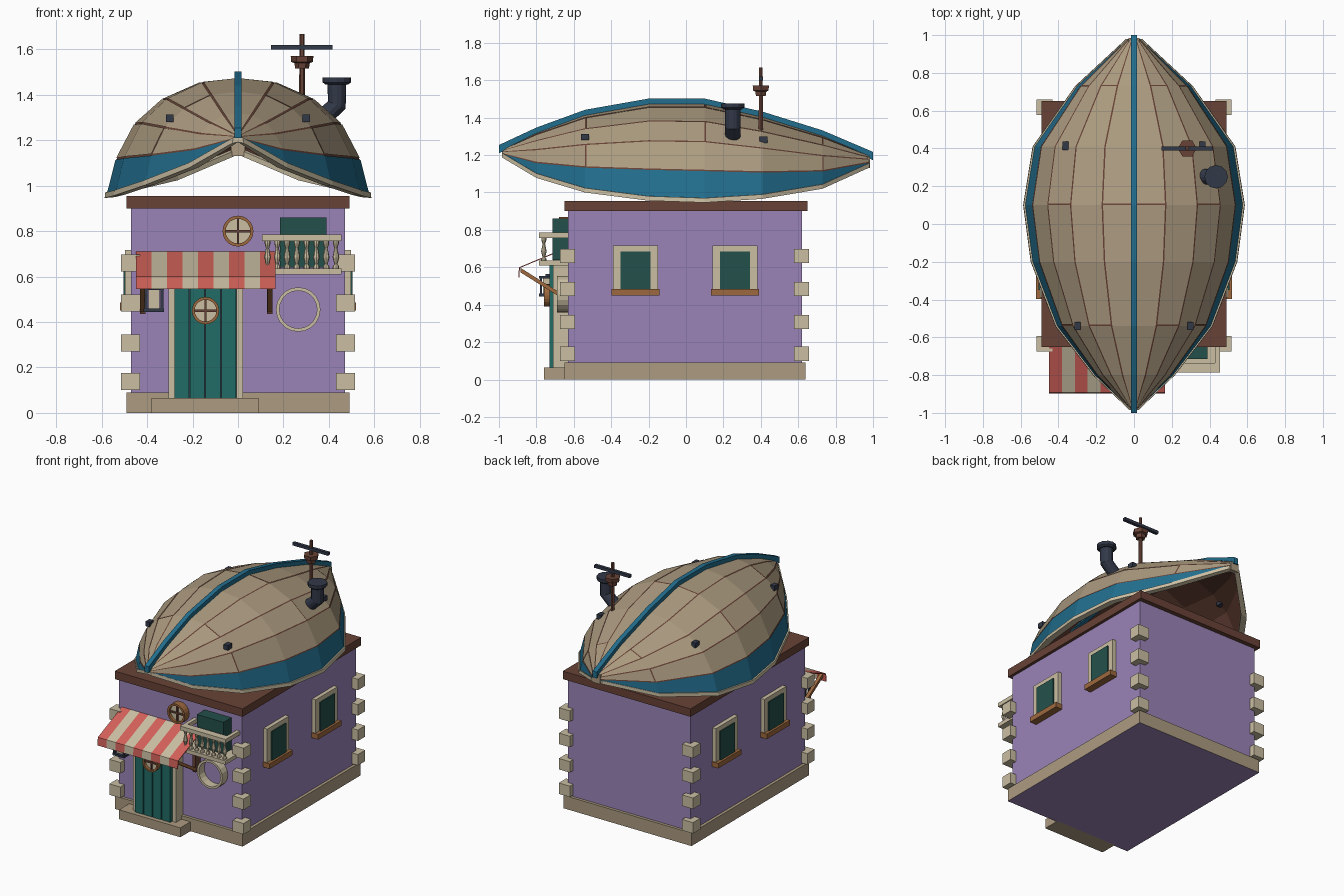
import bpy, bmesh, math
from mathutils import Vector

if "Cube" in bpy.data.objects:
    bpy.data.objects.remove(bpy.data.objects["Cube"], do_unlink=True)


def material(name, rgb):
    m = bpy.data.materials.new(name)
    m.use_nodes = True
    col = [((c / 255 + 0.055) / 1.055) ** 2.4 for c in rgb] + [1]
    m.diffuse_color = col
    m.node_tree.nodes["Principled BSDF"].inputs["Base Color"].default_value = col
    return m


PURPLE = material("lilac_plaster", (154, 132, 184))
TAN = material("tan_planks", (172, 155, 128))
CREAM = material("cream_stone", (203, 191, 163))
RED = material("awning_red", (212, 98, 90))
BROWN = material("dark_brown_wood", (104, 66, 54))
OAK = material("oak_wood", (156, 104, 62))
TEAL = material("teal_paint", (34, 108, 102))
GLASS = material("dark_green_glass", (36, 80, 74))
BLUE = material("blue_paint", (34, 110, 142))
IRON = material("navy_iron", (50, 56, 72))


def finish(name, bm, *mats):
    bmesh.ops.recalc_face_normals(bm, faces=bm.faces)
    me = bpy.data.meshes.new(name)
    bm.to_mesh(me)
    bm.free()
    for m in mats:
        me.materials.append(m)
    ob = bpy.data.objects.new(name, me)
    bpy.context.collection.objects.link(ob)
    return ob


def box(name, xs, ys, zs, mat):
    bm = bmesh.new()
    bmesh.ops.create_cube(bm, size=1)
    for v in bm.verts:
        v.co = [r[0] if c < 0 else r[1] for c, r in zip(v.co, (xs, ys, zs))]
    return finish(name, bm, mat)


def lathe(name, profile, at, mat, sides=8):
    """Turn (radius, height) points round a vertical axis."""
    bm = bmesh.new()
    rings = [[bm.verts.new((at[0] + r * math.cos(2 * math.pi * k / sides),
                            at[1] + r * math.sin(2 * math.pi * k / sides), z))
              for k in range(sides)] for r, z in profile]
    for a, b in zip(rings, rings[1:]):
        for k in range(sides):
            n = (k + 1) % sides
            bm.faces.new((a[k], a[n], b[n], b[k]))
    bm.faces.new(rings[0])
    bm.faces.new(rings[-1])
    return finish(name, bm, mat)


def sweep(name, sections, mat):
    """Skin a list of matching closed cross-sections."""
    bm = bmesh.new()
    rings = [[bm.verts.new(p) for p in s] for s in sections]
    n = len(rings[0])
    for a, b in zip(rings, rings[1:]):
        for k in range(n):
            bm.faces.new((a[k], a[(k + 1) % n], b[(k + 1) % n], b[k]))
    bm.faces.new(rings[0])
    bm.faces.new(rings[-1])
    return finish(name, bm, mat)


def ring(name, x, z, y0, y1, r_out, r_in, mat, sides=20):
    """Flat ring facing the front."""
    bm = bmesh.new()
    loops = []
    for k in range(sides):
        c, s = math.cos(2 * math.pi * k / sides), math.sin(2 * math.pi * k / sides)
        loops.append([bm.verts.new((x + r * c, y, z + r * s))
                      for r, y in ((r_out, y0), (r_out, y1), (r_in, y1), (r_in, y0))])
    for k in range(sides):
        a, b = loops[k], loops[(k + 1) % sides]
        for i in range(4):
            bm.faces.new((a[i], a[(i + 1) % 4], b[(i + 1) % 4], b[i]))
    return finish(name, bm, mat)


def porthole(name, x, z, y, r, back):
    ring(name + "_rim", x, z, y - 0.02, back, r, r * 0.8, OAK)
    ring(name + "_pane", x, z, y, back, r * 0.85, 0.001, CREAM)
    t = 0.005
    box(name + "_bar_upright", (x - t, x + t), (y - 0.01, y), (z - r * 0.8, z + r * 0.8), BROWN)
    box(name + "_bar_level", (x - r * 0.8, x + r * 0.8), (y - 0.01, y), (z - t, z + t), BROWN)


# House body; the underside shows the plaster colour
base = box("base_slab", (-0.49, 0.49), (-0.65, 0.64), (0, 0.09), TAN)
base.data.materials.append(PURPLE)
for f in base.data.polygons:
    f.material_index = int(f.normal.z < -0.5)
box("door_step", (-0.38, 0.09), (-0.76, -0.64), (0, 0.065), TAN)
box("walls", (-0.47, 0.47), (-0.63, 0.62), (0.08, 0.91), PURPLE)
box("roof_slab", (-0.49, 0.49), (-0.65, 0.65), (0.90, 0.955), BROWN)

# Corner stones and side windows
for side in (-1, 1):
    for y in (-0.634, 0.618):
        for z in (0.138, 0.308, 0.484, 0.66):
            x = side * 0.473
            box("corner_stone", (x - 0.042, x + 0.042), (y - 0.04, y + 0.04),
                (z - 0.038, z + 0.038), CREAM)
    for y in (-0.27, 0.262):
        def span(a, b):
            return sorted((side * a, side * b))
        box("window_frame", span(0.46, 0.497), (y - 0.12, y + 0.12), (0.47, 0.717), CREAM)
        box("window_pane", span(0.47, 0.505), (y - 0.08, y + 0.08), (0.48, 0.685), GLASS)
        box("window_sill", span(0.46, 0.52), (y - 0.127, y + 0.127), (0.45, 0.485), OAK)

# Door
box("door_backing", (-0.285, 0), (-0.70, -0.62), (0.065, 0.62), IRON)
for i in range(4):
    x = -0.28 + i * 0.069
    box("door_board", (x, x + 0.064), (-0.73, -0.69), (0.065, 0.615), TEAL)
for x in (-0.307, -0.006):
    box("door_post", (x, x + 0.027), (-0.71, -0.62), (0.065, 0.64), CREAM)
box("door_lintel", (-0.307, 0.021), (-0.71, -0.62), (0.615, 0.645), CREAM)
porthole("door_porthole", -0.143, 0.45, -0.74, 0.06, -0.70)
porthole("wall_porthole", 0, 0.80, -0.66, 0.068, -0.62)
ring("wall_hoop", 0.265, 0.455, -0.69, -0.625, 0.098, 0.083, CREAM)

# Striped awning with a hanging front edge
bm = bmesh.new()
slope = [(-0.63, 0.71), (-0.893, 0.60), (-0.897, 0.545)]
rows = [[bm.verts.new((-0.45 + i * 0.0683, y, z)) for y, z in slope] for i in range(10)]
for i in range(9):
    for j in range(2):
        f = bm.faces.new((rows[i][j], rows[i + 1][j], rows[i + 1][j + 1], rows[i][j + 1]))
        f.material_index = i % 2
awning = finish("awning", bm, RED, CREAM)
awning.modifiers.new("thickness", "SOLIDIFY").thickness = 0.006
for x in (-0.42, 0.14):
    sweep("awning_strut", [[(x + dx, y, z + dz) for dx, dz in
                            ((-0.011, -0.012), (0.011, -0.012), (0.011, 0.012), (-0.011, 0.012))]
                           for y, z in ((-0.885, 0.585), (-0.67, 0.45))], OAK)
    box("strut_foot", (x - 0.012, x + 0.012), (-0.68, -0.62), (0.435, 0.55), BROWN)

# Lantern
for z in (0.445, 0.54):
    box("lantern_plate", (-0.415, -0.325), (-0.785, -0.71), (z, z + 0.014), IRON)
box("lantern_glass", (-0.395, -0.345), (-0.765, -0.73), (0.455, 0.545), CREAM)
for x in (-0.405, -0.335):
    for y in (-0.775, -0.72):
        box("lantern_post", (x - 0.006, x + 0.006), (y - 0.006, y + 0.006), (0.45, 0.545), IRON)
box("lantern_arm", (-0.376, -0.364), (-0.75, -0.62), (0.55, 0.563), IRON)

# Balcony and the window behind it
box("balcony_window", (0.185, 0.39), (-0.715, -0.62), (0.64, 0.86), GLASS)
box("balcony_floor", (0.105, 0.455), (-0.785, -0.62), (0.61, 0.636), CREAM)
box("balcony_rail", (0.105, 0.455), (-0.785, -0.735), (0.757, 0.785), CREAM)
for x in (0.105, 0.43):
    box("balcony_side_rail", (x, x + 0.025), (-0.74, -0.62), (0.757, 0.785), CREAM)
turned = [(0.014, 0.63), (0.014, 0.645), (0.007, 0.655), (0.015, 0.685),
          (0.007, 0.725), (0.013, 0.745), (0.013, 0.76)]
for i in range(8):
    lathe("baluster", turned, (0.13 + i * 0.043, -0.76), CREAM)

# Upturned boat: stations are (y, half width, keel height, rim height)
STATIONS = [(-0.985, 0.012, 1.225, 1.20), (-0.8, 0.205, 1.315, 1.09), (-0.54, 0.405, 1.41, 1.012),
            (-0.2, 0.535, 1.47, 0.968), (0.1, 0.575, 1.47, 0.958), (0.41, 0.525, 1.40, 0.978),
            (0.73, 0.30, 1.30, 1.032), (0.98, 0.03, 1.195, 1.145)]
SECTION = [(0, 1), (0.29, 0.965), (0.58, 0.82), (0.79, 0.61), (0.93, 0.31), (1, 0)]


def hull_point(j, i, side=1, grow=0.0):
    y, w, keel, rim = STATIONS[j]
    px, pz = SECTION[i]
    return Vector((side * (w + grow) * px, y, rim + (keel - rim + grow) * pz))


bm = bmesh.new()
grid = [[bm.verts.new(hull_point(j, abs(i), 1 if i > 0 else -1)) for i in range(-5, 6)]
        for j in range(len(STATIONS))]
for a, b in zip(grid, grid[1:]):
    for k in range(10):
        bm.faces.new((a[k], a[k + 1], b[k + 1], b[k]))
finish("hull_shell", bm, BROWN)

# Planks leave narrow seams over the shell; the lowest strake is blue
bm = bmesh.new()
for side in (-1, 1):
    for i in range(5):
        for j in range(len(STATIONS) - 1):
            ends = []
            for s in (j, j + 1):
                p, q = hull_point(s, i, side, 0.004), hull_point(s, i + 1, side, 0.004)
                g = min(0.2, 0.004 / (q - p).length)
                ends.append([p.lerp(q, g if i else 0), p.lerp(q, 1 - g)])
            (a, b), (c, d) = ends
            if i < 4 and (j + 2 * i) % 4 == 0 and j > 0:
                a, b = a.lerp(c, 0.025), b.lerp(d, 0.025)
            f = bm.faces.new([bm.verts.new(v) for v in (a, b, d, c)])
            f.material_index = int(i == 4)
finish("hull_planks", bm, TAN, BLUE)

# Rim, keel and end posts
for side in (-1, 1):
    sweep("boat_rim", [[(side * max(w + dx, 0), y, rim + dz) for dx, dz in
                        ((0.012, -0.012), (0.01, 0.012), (-0.035, 0.016), (-0.035, -0.008))]
                       for y, w, keel, rim in STATIONS], CREAM)
spine = [(-1, 1.222)] + [(s[0], s[2]) for s in STATIONS[1:-1]] + [(1, 1.185)]
sweep("keel", [[(-0.016, y, z - 0.012), (0.016, y, z - 0.012), (0.016, y, z + 0.032),
                (-0.016, y, z + 0.032)] for y, z in spine], BLUE)
box("stern_post", (-0.03, 0.03), (0.955, 0.985), (1.13, 1.19), TAN)

# Deck fittings on the hull
for side in (-1, 1):
    for x, y, z in ((0.3, -0.54, 1.30), (0.363, 0.415, 1.285)):
        x *= side
        box("cleat", (x - 0.016, x + 0.016), (y - 0.022, y + 0.022), (z - 0.02, z + 0.013), IRON)

# Chimney: slanted elbow, upright pipe and cap
def pipe_ring(x, z, tilt, r=0.042):
    return [(x + r * math.cos(k * math.pi / 6) * math.cos(tilt), 0.25 + r * math.sin(k * math.pi / 6),
             z - r * math.cos(k * math.pi / 6) * math.sin(tilt)) for k in range(12)]


sweep("chimney_pipe", [pipe_ring(0.34, 1.27, 0.8), pipe_ring(0.435, 1.355, 0.4),
                       pipe_ring(0.435, 1.46, 0)], IRON)
lathe("chimney_cap", [(0.05, 1.445), (0.062, 1.455), (0.062, 1.477)], (0.435, 0.25), IRON, 12)

# Mast with lookout and yard
lathe("mast", [(0.014, 1.28), (0.011, 1.667)], (0.282, 0.4), BROWN, 6)
lathe("lookout", [(0.03, 1.515), (0.034, 1.54), (0.048, 1.545), (0.05, 1.572)], (0.282, 0.4), BROWN, 6)
box("yard", (0.145, 0.417), (0.389, 0.411), (1.60, 1.62), IRON)
